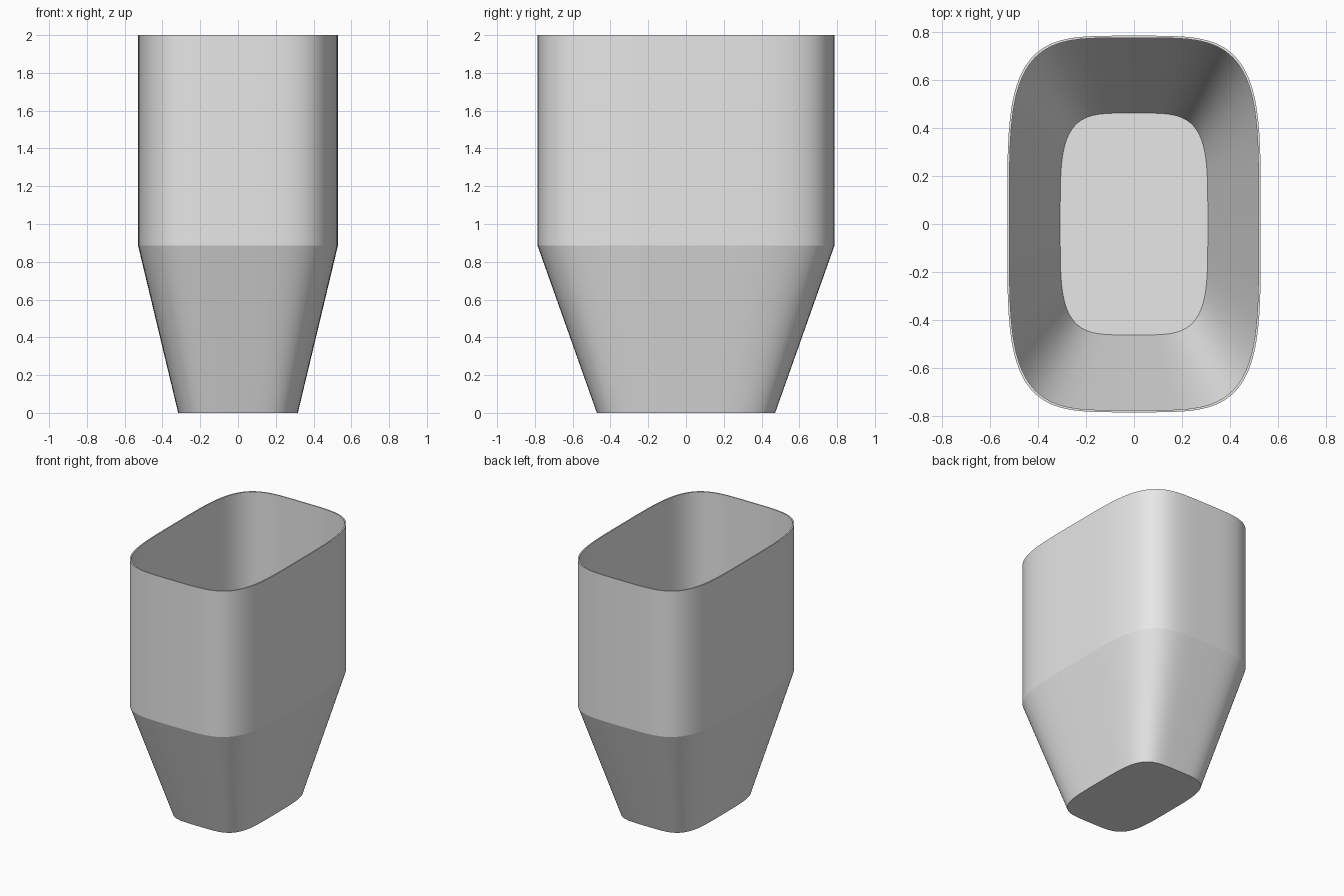
import bpy
import bmesh
import math

cube = bpy.data.objects.get("Cube")
if cube:
    bpy.data.objects.remove(cube, do_unlink=True)

SEGMENTS = 128
ROUNDNESS = 4.2   # superellipse exponent of the cross-section
WALL = 0.009

grey = bpy.data.materials.new("light_grey")
grey.use_nodes = True
colour = (0.8, 0.8, 0.8, 1.0)
grey.diffuse_color = colour
grey.node_tree.nodes["Principled BSDF"].inputs["Base Color"].default_value = colour


def soften(value):
    return math.copysign(abs(value) ** (2 / ROUNDNESS), value)


def add_ring(bm, half_x, half_y, z):
    """One rounded-rectangle loop of vertices."""
    angles = [math.tau * (i + 0.5) / SEGMENTS for i in range(SEGMENTS)]
    return [bm.verts.new((half_x * soften(math.cos(a)),
                          half_y * soften(math.sin(a)), z)) for a in angles]


def bridge(bm, lower, upper):
    for i in range(SEGMENTS):
        j = (i + 1) % SEGMENTS
        bm.faces.new((lower[i], lower[j], upper[j], upper[i]))


# Outer profile: half width, half depth, height
base = (0.317, 0.472, 0.0)
shoulder = (0.529, 0.786, 0.885)
rim = (0.529, 0.786, 2.0)
outer = [base, shoulder, rim]

# Inner profile runs back down from the rim to the floor
inner = [(x - WALL, y - WALL, max(z, WALL)) for x, y, z in reversed(outer)]

# Open hopper: tapered base, straight upper walls, thin rim and floor
bm = bmesh.new()
rings = [add_ring(bm, *size) for size in outer + inner]
for lower, upper in zip(rings, rings[1:]):
    bridge(bm, lower, upper)
bm.faces.new(list(reversed(rings[0])))
bm.faces.new(rings[-1])
bmesh.ops.recalc_face_normals(bm, faces=bm.faces)

mesh = bpy.data.meshes.new("tapered_bin")
bm.to_mesh(mesh)
bm.free()
mesh.materials.append(grey)
bin_body = bpy.data.objects.new("tapered_bin", mesh)
bpy.context.collection.objects.link(bin_body)

# Smooth corners, crisp shoulder, rim and floor
bpy.ops.object.select_all(action="DESELECT")
bin_body.select_set(True)
bpy.context.view_layer.objects.active = bin_body
bpy.ops.object.shade_smooth_by_angle(angle=math.radians(12))
